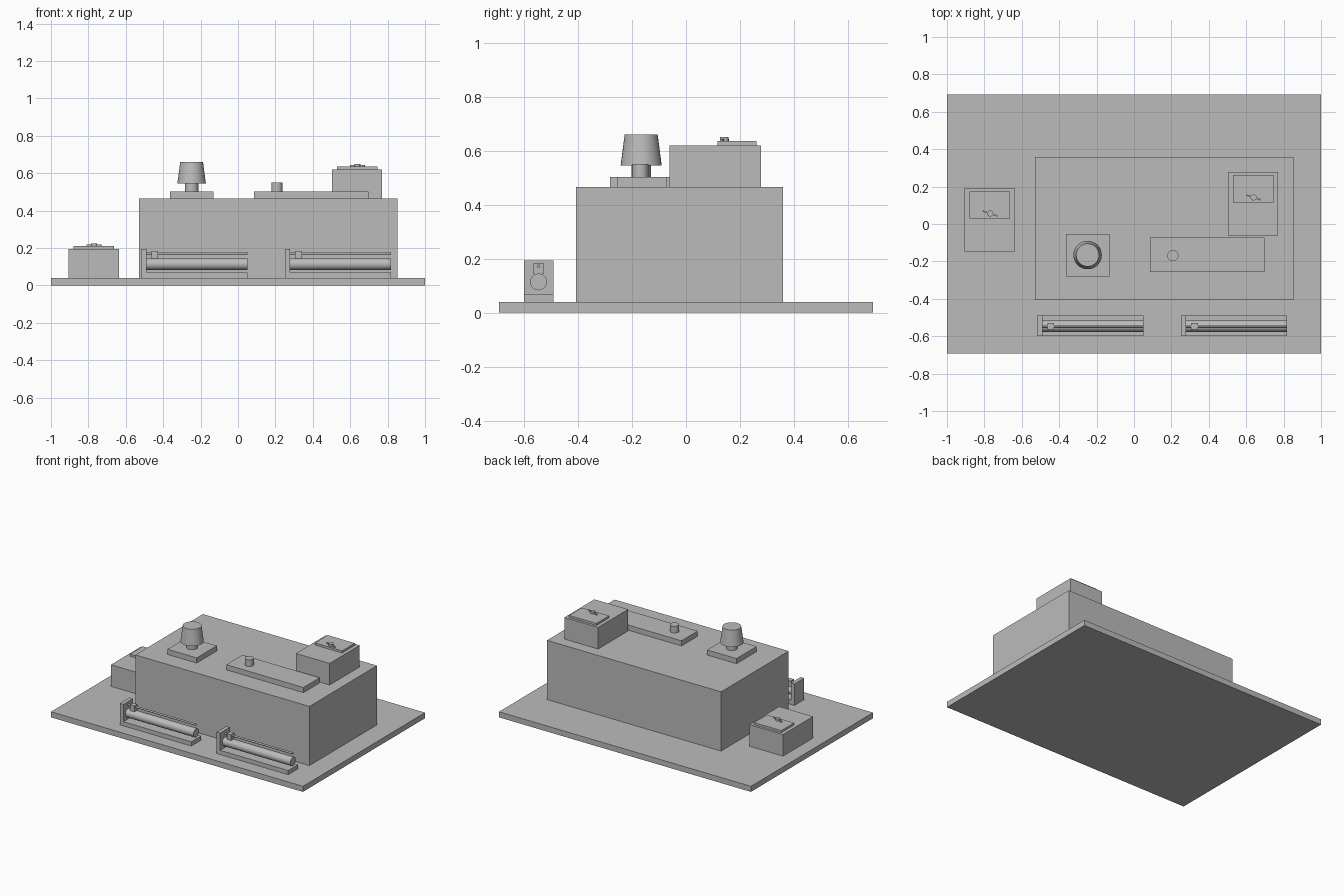
import bpy
import math

cube = bpy.data.objects.get("Cube")
if cube:
    bpy.data.objects.remove(cube, do_unlink=True)

grey = bpy.data.materials.new("plain grey")
grey.use_nodes = True
COLOUR = (0.5, 0.5, 0.5, 1)
grey.diffuse_color = COLOUR
grey.node_tree.nodes["Principled BSDF"].inputs["Base Color"].default_value = COLOUR


def box(name, x, y, z, turn=0):
    """Box spanning the given (low, high) ranges, turned about z."""
    spans = (x, y, z)
    bpy.ops.mesh.primitive_cube_add(size=1, location=[(a + b) / 2 for a, b in spans],
                                    rotation=(0, 0, turn))
    ob = bpy.context.object
    ob.scale = [b - a for a, b in spans]
    bpy.ops.object.transform_apply(location=False, rotation=False, scale=True)
    ob.name = name
    ob.data.materials.append(grey)
    return ob


def post(name, x, y, z, r1, r2=None, sides=32):
    """Upright round or tapered post."""
    bpy.ops.mesh.primitive_cone_add(vertices=sides, radius1=r1, radius2=r2 or r1,
                                    depth=z[1] - z[0], location=(x, y, sum(z) / 2))
    finish(name)


def rod(name, x, y, z, r):
    """Round rod lying along x."""
    bpy.ops.mesh.primitive_cylinder_add(vertices=32, radius=r, depth=x[1] - x[0],
                                        location=(sum(x) / 2, y, z),
                                        rotation=(0, math.pi / 2, 0))
    finish(name)


def finish(name):
    ob = bpy.context.object
    ob.name = name
    ob.data.materials.append(grey)
    bpy.ops.object.shade_smooth_by_angle(angle=math.radians(35))


def hatch_box(name, x, y, z):
    """Box with a lid plate and a small winged knob."""
    box(name, (x - .134, x + .134), (y - .17, y + .17), (z, z + .155))
    top = z + .155
    box(name + "_lid", (x - .108, x + .108), (y + .008, y + .153), (top, top + .015))
    top += .015
    kx, ky = x + .002, y + .034
    post(name + "_knob", kx, ky, (top, top + .015), .016, sides=16)
    box(name + "_knob_wings", (kx - .041, kx + .041), (ky - .004, ky + .004),
        (top, top + .009), math.radians(-18))


def tube_rack(name, x):
    """Tray with an end plate holding a thick tube and a thin rod."""
    end = x + .568
    y = -.546
    box(name + "_tray", (x, end), (-.6, -.49), (.04, .07))
    box(name + "_end_plate", (x, x + .028), (-.6, -.49), (.04, .194))
    rod(name + "_tube", (x + .028, end), y, .114, .031)
    box(name + "_clamp", (x + .055, x + .09), (y - .018, y + .018), (.143, .185))
    rod(name + "_rod", (x + .028, end), y, .172, .0065)


# Ground slab and main block
box("ground_slab", (-1, 1), (-.692, .692), (0, .04))
box("main_block", (-.53, .852), (-.407, .359), (.04, .465))

# Boxes with lids
hatch_box("ground_box", -.771, .022, .04)
hatch_box("roof_box", .637, .108, .465)

# Tapered cap on its square plinth
box("cap_plinth", (-.364, -.131), (-.281, -.053), (.465, .502))
post("cap_neck", -.248, -.166, (.502, .55), .036)
post("tapered_cap", -.248, -.166, (.546, .66), .076, .061)

# Long roof plate with a stub
box("roof_plate", (.086, .699), (-.256, -.072), (.465, .502))
post("roof_stub", .208, -.169, (.502, .55), .03, sides=16)

# Pair of tube racks along the front
tube_rack("right_rack", -.518)
tube_rack("left_rack", .251)
